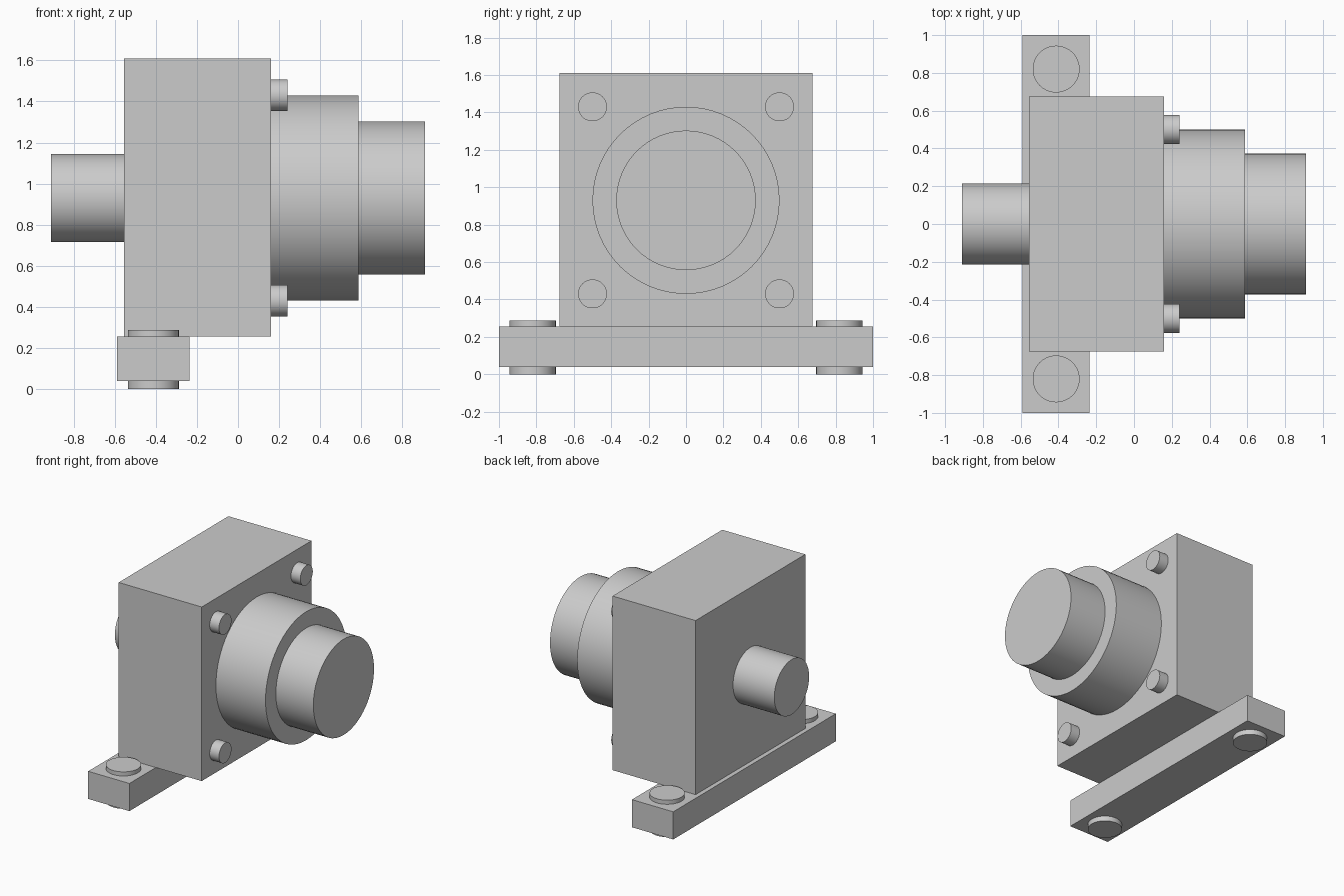
import bpy
from math import pi, radians

cube = bpy.data.objects.get("Cube")
if cube:
    bpy.data.objects.remove(cube, do_unlink=True)

grey = bpy.data.materials.new("light_grey")
grey.use_nodes = True
GREY = (0.6, 0.6, 0.6, 1)
grey.diffuse_color = GREY
grey.node_tree.nodes["Principled BSDF"].inputs["Base Color"].default_value = GREY


def finish(name):
    obj = bpy.context.object
    obj.name = name
    obj.data.materials.append(grey)
    return obj


def box(name, lo, hi):
    centre = [(a + b) / 2 for a, b in zip(lo, hi)]
    bpy.ops.mesh.primitive_cube_add(size=1, location=centre)
    obj = finish(name)
    obj.scale = [b - a for a, b in zip(lo, hi)]
    bpy.ops.object.transform_apply(location=False, rotation=False, scale=True)
    return obj


def cylinder(name, radius, start, end, centre, axis="X"):
    """Smooth cylinder from start to end along the axis."""
    mid = (start + end) / 2
    along_x = axis == "X"
    location = (mid, *centre) if along_x else (*centre, mid)
    bpy.ops.mesh.primitive_cylinder_add(
        vertices=64, radius=radius, depth=end - start, location=location,
        rotation=(0, pi / 2 if along_x else 0, 0))
    obj = finish(name)
    bpy.ops.object.shade_smooth_by_angle(angle=radians(30))
    return obj


AXIS_Z = 0.93
FACE_X = 0.16

# Housing and mounting bar
box("housing", (-0.555, -0.675, 0.255), (FACE_X, 0.675, 1.61))
box("mounting_bar", (-0.59, -1, 0.04), (-0.235, 1, 0.255))

# Shaft, collar and end cap on the main axis
cylinder("shaft", 0.214, -0.91, -0.555, (0, AXIS_Z))
cylinder("collar", 0.5, FACE_X, 0.587, (0, AXIS_Z))
cylinder("end_cap", 0.373, 0.587, 0.91, (0, AXIS_Z))

for side, label in ((1, "back"), (-1, "front")):
    # Bolt heads in the housing corners
    for level, height in ((1, "upper"), (-1, "lower")):
        cylinder(f"{height}_{label}_bolt", 0.077, FACE_X, 0.24,
                 (side * 0.5, AXIS_Z + level * 0.5))
    # Mounting studs above and below the bar
    cylinder(f"{label}_stud_top", 0.124, 0.255, 0.287, (-0.412, side * 0.82), "Z")
    cylinder(f"{label}_stud_bottom", 0.124, 0, 0.04, (-0.412, side * 0.82), "Z")
